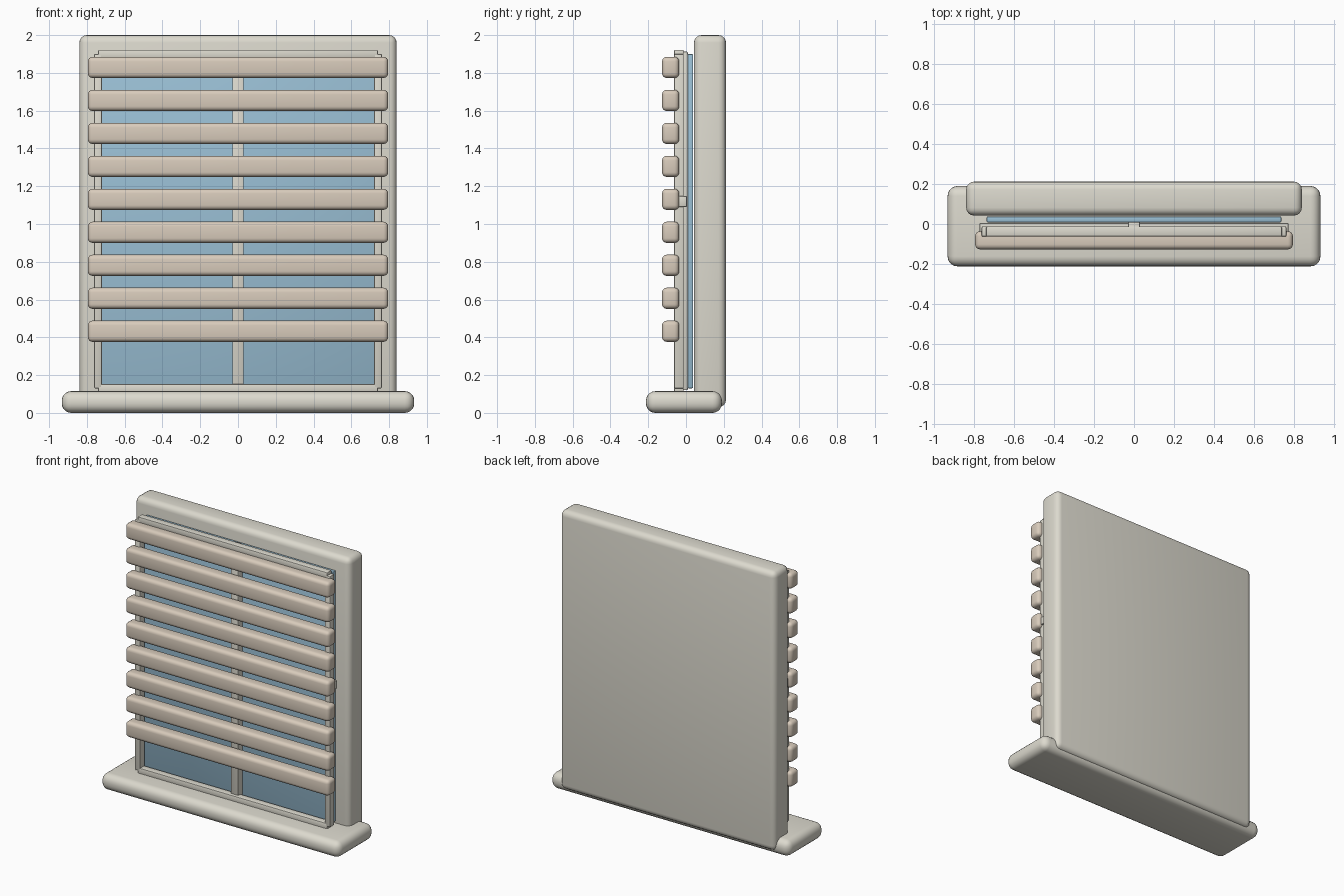
import bpy

if "Cube" in bpy.data.objects:
    bpy.data.objects.remove(bpy.data.objects["Cube"])


def material(name, rgb):
    m = bpy.data.materials.new(name)
    m.diffuse_color = (*rgb, 1)
    m.use_nodes = True
    m.node_tree.nodes["Principled BSDF"].inputs["Base Color"].default_value = m.diffuse_color
    return m


CREAM = material("cream_paint", (0.72, 0.70, 0.62))
WOOD = material("pale_wood", (0.69, 0.60, 0.50))
GLASS = material("blue_glass", (0.32, 0.52, 0.66))


def box(name, x, y, z, bevel, mat, segments=4):
    """Rounded box from (min, max) ranges on each axis."""
    spans = (x, y, z)
    bpy.ops.mesh.primitive_cube_add(size=1, location=[(a + b) / 2 for a, b in spans])
    ob = bpy.context.object
    ob.name = name
    ob.scale = [b - a for a, b in spans]
    bpy.ops.object.transform_apply(location=False, rotation=False, scale=True)
    mod = ob.modifiers.new("rounding", "BEVEL")
    mod.width = bevel
    mod.segments = segments
    bpy.ops.object.modifier_apply(modifier=mod.name)
    ob.data.materials.append(mat)
    bpy.ops.object.shade_smooth_by_angle()
    return ob


# Backing panel and sill
box("back_panel", (-0.84, 0.84), (0.042, 0.212), (0.03, 2.0), 0.04, CREAM)
box("sill", (-0.933, 0.933), (-0.212, 0.19), (0.0, 0.115), 0.05, CREAM, 5)

# Glass pane
box("glass_pane", (-0.737, 0.737), (0.008, 0.038), (0.13, 1.9), 0.006, GLASS, 2)

# Sash frame: stiles, rails and crossing bars
for side, name in ((-1, "left_stile"), (1, "right_stile")):
    x = sorted((side * 0.72, side * 0.762))
    box(name, x, (-0.063, -0.012), (0.13, 1.9), 0.006, CREAM, 2)
box("top_rail", (-0.74, 0.74), (-0.063, -0.012), (1.875, 1.922), 0.006, CREAM, 2)
box("bottom_rail", (-0.74, 0.74), (-0.063, -0.012), (0.105, 0.152), 0.006, CREAM, 2)
box("mullion", (-0.03, 0.03), (-0.04, 0.01), (0.12, 1.912), 0.006, CREAM, 2)
box("middle_bar", (-0.773, 0.773), (-0.04, 0.005), (1.09, 1.148), 0.006, CREAM, 2)

# Horizontal blind slats
for i in range(9):
    z = 1.829 - i * 0.1746
    box(f"slat_{i + 1}", (-0.795, 0.795), (-0.127, -0.036), (z - 0.056, z + 0.056),
        0.025, WOOD)
